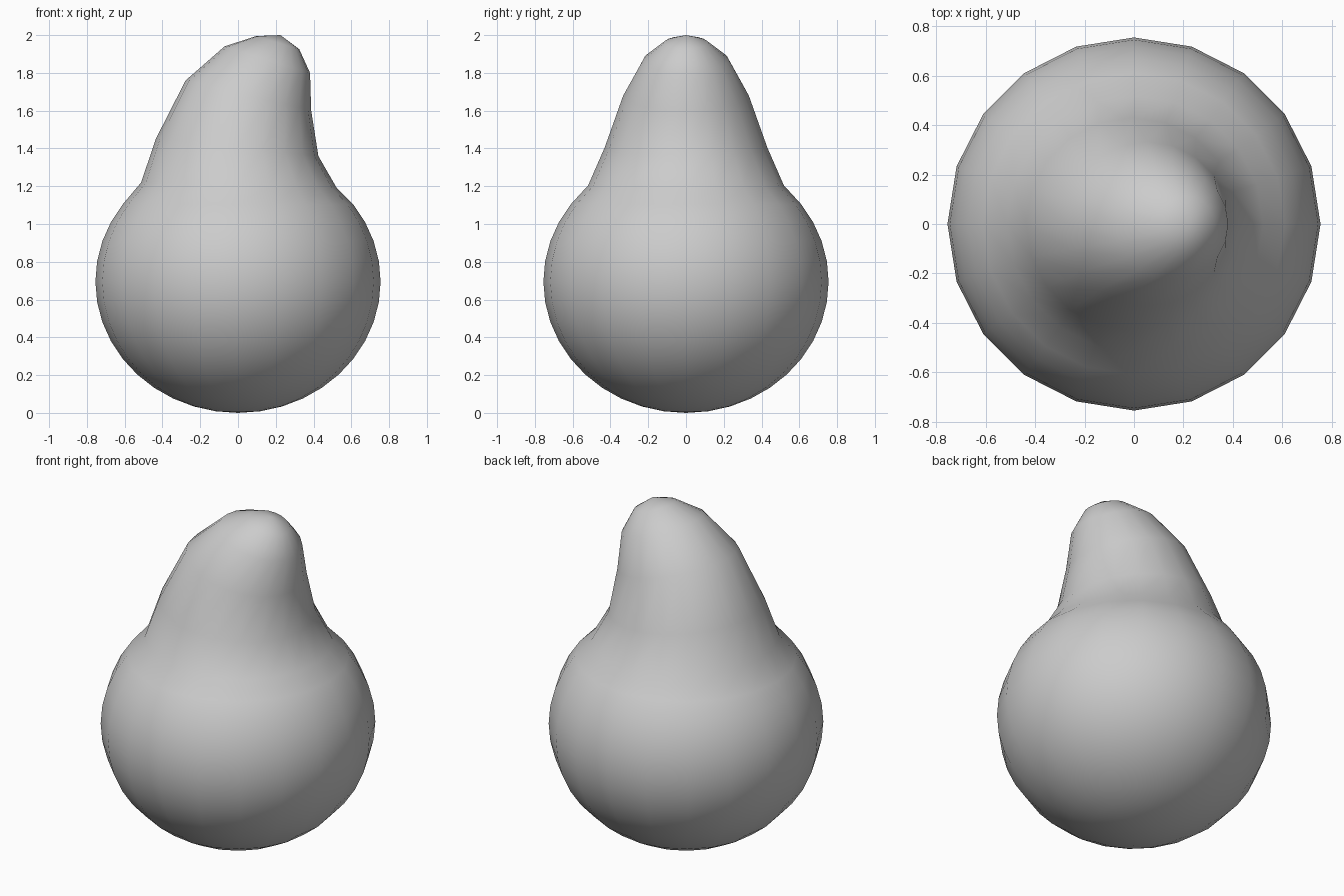
import bpy
import bmesh
from math import sin, cos, pi, radians

cube = bpy.data.objects.get("Cube")
if cube:
    bpy.data.objects.remove(cube)

SIDES = 20
STEP = radians(9)
RADIUS, HALF_HEIGHT, MID_Z = 0.755, 0.695, 0.695

grey = bpy.data.materials.new("soft grey")
grey.use_nodes = True
colour = (0.6, 0.6, 0.6, 1)
grey.diffuse_color = colour
grey.node_tree.nodes["Principled BSDF"].inputs["Base Color"].default_value = colour

# Round belly: each ring is (x shift, radius, z on the right, z on the left)
rings = []
for k in range(1, 15):
    z = MID_Z - HALF_HEIGHT * cos(k * STEP)
    rings.append((0, RADIUS * sin(k * STEP), z, z))

# Neck pulled up and leaned sideways: (x shift, z on the +x side, z on the -x side)
neck = [(0.005, 1.19, 1.22), (-0.005, 1.36, 1.45), (0.055, 1.60, 1.76),
        (0.155, 1.80, 1.94), (0.21, 1.925, 1.995)]
for k, (shift, z_right, z_left) in enumerate(neck, 15):
    rings.append((shift, RADIUS * sin(k * STEP) * 0.97, z_right, z_left))

# Skin the rings and close both poles
bm = bmesh.new()
loops = []
for shift, r, z_right, z_left in rings:
    loop = []
    for i in range(SIDES):
        a = 2 * pi * i / SIDES
        z = (z_right + z_left) / 2 + (z_right - z_left) / 2 * cos(a)
        loop.append(bm.verts.new((shift + r * cos(a), r * sin(a), z)))
    loops.append(loop)
bottom = bm.verts.new((0, 0, 0))
top = bm.verts.new((0.225, 0, 2))
for i in range(SIDES):
    j = (i + 1) % SIDES
    for low, high in zip(loops, loops[1:]):
        bm.faces.new((low[i], low[j], high[j], high[i]))
    bm.faces.new((bottom, loops[0][j], loops[0][i]))
    bm.faces.new((loops[-1][i], loops[-1][j], top))
for face in bm.faces:
    face.smooth = True

mesh = bpy.data.meshes.new("pear_body")
bm.to_mesh(mesh)
bm.free()
mesh.materials.append(grey)
bpy.context.collection.objects.link(bpy.data.objects.new("pear_body", mesh))
